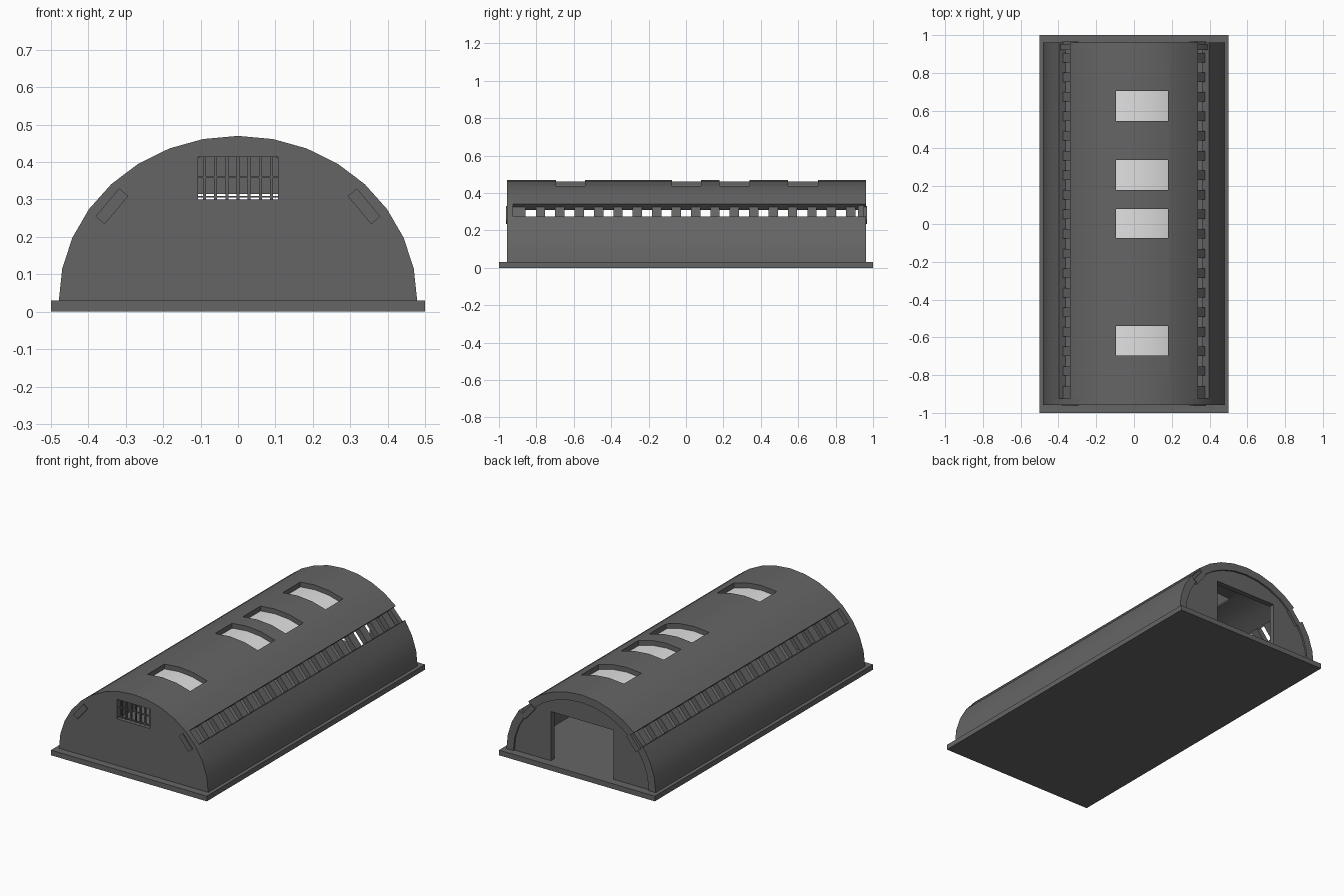
import bpy, bmesh, math
from mathutils import Matrix, Vector

cube = bpy.data.objects.get("Cube")
if cube:
    bpy.data.objects.remove(cube, do_unlink=True)

HALF_W, RISE, FLOOR = 0.479, 0.44, 0.03
STEP = math.pi / 32 * 2
THICK = 0.045


def make_material(name, value):
    mat = bpy.data.materials.new(name)
    mat.use_nodes = True
    color = (value, value, value, 1)
    mat.diffuse_color = color
    mat.node_tree.nodes["Principled BSDF"].inputs["Base Color"].default_value = color
    return mat


concrete = make_material("dark grey concrete", 0.13)
glass_mat = make_material("pale grey glass", 0.75)


def finish(bm, name, mat):
    bmesh.ops.recalc_face_normals(bm, faces=bm.faces[:])
    mesh = bpy.data.meshes.new(name)
    bm.to_mesh(mesh)
    bm.free()
    mesh.materials.append(mat)
    obj = bpy.data.objects.new(name, mesh)
    bpy.context.collection.objects.link(obj)
    return obj


def add_box(bm, x, y, z, tilt=0):
    """Box from three (low, high) ranges, optionally tilted about its own y axis."""
    size = [b - a for a, b in (x, y, z)]
    mid = Vector([(a + b) / 2 for a, b in (x, y, z)])
    mat = Matrix.Translation(mid) @ Matrix.Rotation(tilt, 4, 'Y') @ Matrix.Diagonal((*size, 1))
    bmesh.ops.create_cube(bm, size=1, matrix=mat)


def box(name, x, y, z, mat=concrete):
    bm = bmesh.new()
    add_box(bm, x, y, z)
    return finish(bm, name, mat)


def arc(first, last, inset=0):
    """Vault outline points; step 0 is the crown, positive towards +x."""
    return [((HALF_W - inset) * math.sin(i * STEP), FLOOR + (RISE - inset) * math.cos(i * STEP))
            for i in range(first, last + 1)]


def extrude(name, profile, y0, y1, mat=concrete):
    bm = bmesh.new()
    face = bm.faces.new([bm.verts.new((x, y0, z)) for x, z in profile])
    res = bmesh.ops.extrude_face_region(bm, geom=[face])
    verts = [v for v in res["geom"] if isinstance(v, bmesh.types.BMVert)]
    bmesh.ops.translate(bm, verts=verts, vec=(0, y1 - y0, 0))
    return finish(bm, name, mat)


def shell(name, first, last, y0, y1, outer=0, inner=THICK, mat=concrete):
    profile = arc(first, last, outer) + arc(first, last, inner)[::-1]
    return extrude(name, profile, y0, y1, mat)


def cut(obj, *ranges):
    for r in ranges:
        cutter = box("cutter", *r)
        cutter.hide_render = True
        mod = obj.modifiers.new("opening", 'BOOLEAN')
        mod.operation, mod.solver, mod.object = 'DIFFERENCE', 'EXACT', cutter
        bpy.context.view_layer.objects.active = obj
        bpy.ops.object.modifier_apply(modifier=mod.name)
        bpy.data.objects.remove(cutter, do_unlink=True)


def smooth(obj):
    bpy.ops.object.select_all(action='DESELECT')
    obj.select_set(True)
    bpy.context.view_layer.objects.active = obj
    bpy.ops.object.shade_smooth_by_angle(angle=math.radians(30))


# Base slab
box("base_slab", (-0.5, 0.5), (-1, 1), (0, FLOOR))

# Vault in three strips, leaving a long slot on each side
FRONT, BACK = -0.925, 0.962
roof = shell("roof_crown", -4, 4, FRONT, BACK)
left_side = shell("left_lower_vault", 5, 8, FRONT, BACK)
right_side = shell("right_lower_vault", -8, -5, FRONT, BACK)

# Skylights: openings in the crown with curved glass set into them
skylights = [(-0.695, -0.54), (-0.075, 0.08), (0.18, 0.34), (0.545, 0.705)]
cut(roof, *[((-0.095, 0.18), y, (0.3, 0.6)) for y in skylights])
for n, (y0, y1) in enumerate(skylights, 1):
    smooth(shell(f"skylight_glass_{n}", -2, 3, y0 - 0.01, y1 + 0.01, 0.028, 0.036, glass_mat))

# End walls: front with a high window, back with a doorway
front_wall = extrude("front_wall", arc(-8, 8), -0.957, FRONT)
cut(front_wall, ((-0.107, 0.107), (-1, -0.9), (0.3, 0.413)))
back_wall = extrude("back_wall", arc(-8, 8, 0.01), 0.92, 0.952)
cut(back_wall, ((-0.2, 0.2), (0.9, 1), (0.02, 0.315)))
for part in (roof, left_side, right_side, front_wall, back_wall):
    smooth(part)

# Window grille
bm = bmesh.new()
for i in range(7):
    x = -0.09 + 0.03 * i
    add_box(bm, (x - 0.004, x + 0.004), (-0.94, -0.93), (0.3, 0.413))
for z in (0.307, 0.36):
    add_box(bm, (-0.107, 0.107), (-0.94, -0.93), (z - 0.002, z + 0.002))
finish(bm, "window_grille", concrete)

# Tilted posts standing in the side slots, with a closing block at each end
TILT = math.radians(40)
for side, name in ((1, "left_slot_posts"), (-1, "right_slot_posts")):
    bm = bmesh.new()
    spans = [(-0.963, -0.905), (0.93, 0.967)]
    for i in range(18):
        y = -0.882 + 0.1037 * i
        spans.append((y - 0.025, y + 0.025))
    cx = 0.337 * side
    for span in spans:
        add_box(bm, (cx - 0.016, cx + 0.016), span, (0.233, 0.331), -TILT * side)
    finish(bm, name, concrete)
